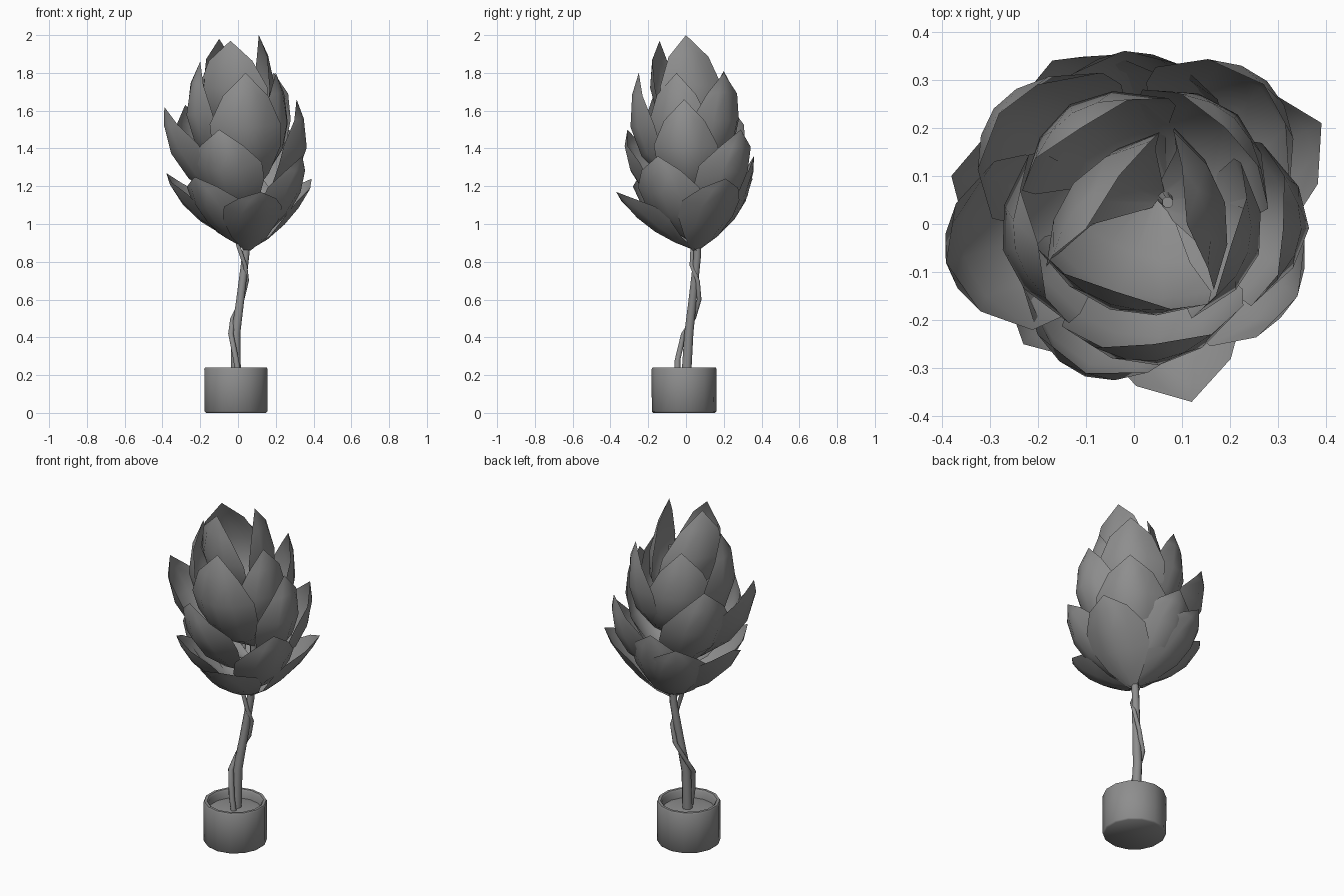
import bpy, math
from mathutils import Matrix, Vector

old = bpy.data.objects.get("Cube")
if old:
    bpy.data.objects.remove(old)

grey = bpy.data.materials.new("plain grey")
grey.use_nodes = True
grey.diffuse_color = (0.27, 0.27, 0.27, 1)
grey.node_tree.nodes["Principled BSDF"].inputs["Base Color"].default_value = grey.diffuse_color


def add_mesh(name, verts, faces, angle):
    mesh = bpy.data.meshes.new(name)
    mesh.from_pydata(verts, [], faces)
    mesh.update()
    ob = bpy.data.objects.new(name, mesh)
    bpy.context.collection.objects.link(ob)
    mesh.materials.append(grey)
    bpy.ops.object.select_all(action='DESELECT')
    ob.select_set(True)
    bpy.context.view_layer.objects.active = ob
    bpy.ops.object.shade_smooth_by_angle(angle=math.radians(angle))


def tube(name, path, sides, angle):
    # path entries are x, y, z, radius; rings lie level and both ends are capped
    verts, faces = [], []
    for x, y, z, r in path:
        for i in range(sides):
            a = math.tau * (i + 0.5) / sides
            verts.append((x + r * math.cos(a), y + r * math.sin(a), z))
    for j in range(len(path) - 1):
        for i in range(sides):
            k = (i + 1) % sides
            faces.append((j * sides + i, j * sides + k, (j + 1) * sides + k, (j + 1) * sides + i))
    last = (len(path) - 1) * sides
    faces += [tuple(reversed(range(sides))), tuple(range(last, last + sides))]
    add_mesh(name, verts, faces, angle)


def leaf(name, cup, base_z, tip, width, bulge, turn=0):
    # cupped sheet that swings out from the stem and up to a blunt point
    base = Vector((0.05, 0.05, base_z))
    tip = Vector(tip)
    out = Vector((tip.x - 0.01, tip.y - 0.01, 0)).normalized()
    out = Matrix.Rotation(math.radians(turn), 3, 'Z') @ out
    side = Vector((-out.y, out.x, 0))
    ctrl = Vector((0.01, 0.01, base_z + 0.3 * (tip.z - base_z))) + out * bulge
    outline = [(0, 0.12), (0.2, 0.6), (0.42, 0.96), (0.65, 1), (0.87, 0.64), (1, 0)]
    verts, faces = [], []
    for t, w in outline[:-1]:
        p = base * (1 - t) ** 2 + ctrl * 2 * t * (1 - t) + tip * t * t
        d = (ctrl - base) * (1 - t) + (tip - ctrl) * t
        inward = side.cross(d).normalized()
        if inward.dot(out) > 0:
            inward.negate()
        for s in (-1, -0.5, 0, 0.5, 1):
            verts.append(p + side * (s * w * width) + inward * (cup * width * (s * w) ** 2))
    verts.append(tip)
    rows = len(outline) - 1
    for j in range(rows - 1):
        for i in range(4):
            a = j * 5 + i
            faces.append((a, a + 1, a + 6, a + 5))
    for i in range(4):
        a = (rows - 1) * 5 + i
        faces.append((a, a + 1, rows * 5))
    add_mesh(name, verts, faces, 60)


# Pot with a thick rim and sunken soil
def lathe(name, profile):
    tube(name, [(-0.011, -0.01, z, r) for r, z in profile], 14, 50)


lathe("pot", [(0.163, 0), (0.171, 0.008), (0.172, 0.232), (0.167, 0.24), (0.152, 0.24),
              (0.144, 0.23), (0.142, 0.17)])
lathe("soil", [(0.141, 0.16), (0.141, 0.19), (0.10, 0.2)])

# Leaning trunk and the vine wound round it
tube("trunk", [(-0.01, 0.0, 0.17, 0.028), (-0.012, 0.015, 0.42, 0.026), (0.012, 0.035, 0.6, 0.023),
               (0.04, 0.06, 0.83, 0.021), (0.06, 0.06, 1.1, 0.019), (0.07, 0.045, 1.75, 0.012)], 8, 60)
tube("vine", [(0.005, -0.045, 0.18, 0.016), (-0.01, -0.045, 0.28, 0.016), (-0.038, -0.012, 0.42, 0.015),
              (-0.028, 0.04, 0.5, 0.014), (0.022, 0.07, 0.6, 0.013), (0.047, 0.062, 0.7, 0.012),
              (0.038, 0.03, 0.78, 0.012), (0.003, 0.035, 0.88, 0.012), (-0.05, 0.13, 1.2, 0.01)], 8, 60)

# Crown leaves by tier, with the tier's cupping:
# base height, tip, half width, bulge, optional turn
tiers = {
    ("low_leaf", 0.5): [
        (0.86, (0.12, -0.37, 1.17), 0.16, 0.26), (0.87, (-0.23, -0.25, 1.25), 0.17, 0.27),
        (0.89, (-0.38, 0.10, 1.27), 0.17, 0.32), (0.87, (-0.17, 0.34, 1.3), 0.18, 0.34),
        (0.86, (0.39, 0.21, 1.24), 0.17, 0.3), (0.88, (-0.02, 0.36, 1.36), 0.18, 0.36),
        (0.9, (0.34, -0.15, 1.36), 0.18, 0.38)],
    ("middle_leaf", 0.65): [
        (1.0, (-0.1, -0.31, 1.5), 0.19, 0.4), (1.06, (-0.39, -0.08, 1.62), 0.18, 0.45),
        (1.08, (0.31, -0.01, 1.66), 0.17, 0.49), (0.98, (0.27, 0.29, 1.5), 0.19, 0.45),
        (1.05, (-0.28, 0.23, 1.63), 0.19, 0.46)],
    ("upper_leaf", 0.55): [
        (1.15, (0.04, -0.25, 1.8), 0.19, 0.44), (1.22, (-0.2, -0.04, 1.86), 0.18, 0.45),
        (1.22, (0.19, 0.2, 1.8), 0.18, 0.4), (1.22, (-0.11, 0.2, 1.81), 0.18, 0.4),
        (1.2, (0.2, -0.05, 1.8), 0.17, 0.38)],
    ("top_leaf", 0.4): [
        (1.4, (-0.04, -0.14, 1.97), 0.19, 0.3), (1.4, (0.11, 0.0, 2.0), 0.17, 0.3, 20),
        (1.42, (-0.1, -0.01, 1.98), 0.17, 0.27, -50)],
}
for (name, cup), leaves in tiers.items():
    for n, spec in enumerate(leaves, 1):
        leaf(f"{name}_{n}", cup, *spec)
